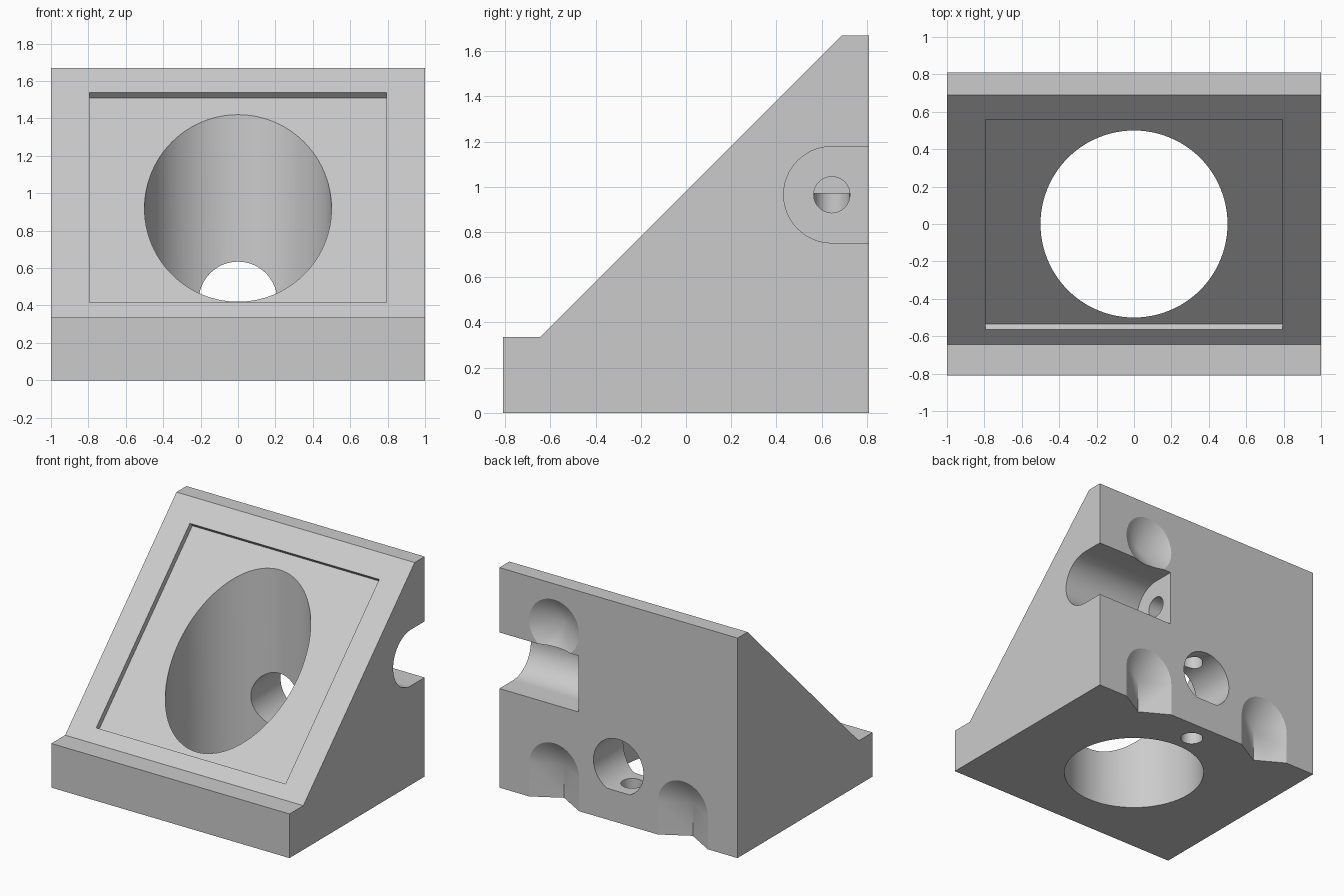
import bpy, bmesh
from math import sin, cos, pi, asin
from mathutils import Vector

if "Cube" in bpy.data.objects:
    bpy.data.objects.remove(bpy.data.objects["Cube"], do_unlink=True)

BACK = 0.81      # half depth of the block
FACE = 0.98      # slope plane: z = y + FACE


def make_object(name, bm):
    bmesh.ops.recalc_face_normals(bm, faces=bm.faces)
    mesh = bpy.data.meshes.new(name)
    bm.to_mesh(mesh)
    bm.free()
    obj = bpy.data.objects.new(name, mesh)
    bpy.context.collection.objects.link(obj)
    return obj


def prism(name, points, sweep):
    """Closed outline swept along a vector."""
    bm = bmesh.new()
    face = bm.faces.new([bm.verts.new(p) for p in points])
    side = bmesh.ops.extrude_face_region(bm, geom=[face], use_keep_orig=True)
    moved = [g for g in side["geom"] if isinstance(g, bmesh.types.BMVert)]
    bmesh.ops.translate(bm, verts=moved, vec=sweep)
    return make_object(name, bm)


def hull(name, points):
    bm = bmesh.new()
    for p in points:
        bm.verts.new(p)
    bmesh.ops.convex_hull(bm, input=bm.verts)
    bmesh.ops.dissolve_limit(bm, angle_limit=0.002, verts=bm.verts, edges=bm.edges)
    return make_object(name, bm)


def arc(a, b, r, start=0.0, end=2 * pi, steps=64):
    """Points (u, v) on an arc; a full turn leaves out the repeated end."""
    full = end - start > 2 * pi - 0.001
    count = steps if full else steps + 1
    return [(a + r * cos(start + (end - start) * i / steps),
             b + r * sin(start + (end - start) * i / steps)) for i in range(count)]


def countersink(name, x, z, drop):
    """Shallow cone in the back face, stretched downward by drop."""
    depth, extra, radius = 0.12, 0.02, 0.21
    rim = radius * (depth + extra) / depth
    points = [(u, BACK + extra, v) for u, v in arc(x, z, rim, steps=48)]
    points.append((x, BACK - depth, z))
    if drop:
        points = [p for p in points if p[2] > z - 0.001]
        points += [(x - rim, BACK + extra, z - drop), (x + rim, BACK + extra, z - drop),
                   (x, BACK - depth, z - drop)]
    return hull(name, points)


# Wedge body
outline = [(-BACK, 0), (BACK, 0), (BACK, 1.67), (0.69, 1.67),
           (-0.645, 0.335), (-BACK, 0.335)]
body = prism("wedge_block", [(-1, y, z) for y, z in outline], Vector((2, 0, 0)))

cutters = []

# Shallow rectangular recess, square to the slope
low, high, sink, lift = -0.565, 0.558, 0.03, 0.1
section = [(low - lift, low + FACE + lift), (low + sink, low + FACE - sink),
           (high + sink, high + FACE - sink), (high - lift, high + FACE + lift)]
cutters.append(prism("recess_cutter", [(-0.795, y, z) for y, z in section],
                     Vector((1.59, 0, 0))))

# Main vertical bore
cutters.append(prism("bore_cutter", [(x, y, -0.1) for x, y in arc(0, 0, 0.5, steps=96)],
                     Vector((0, 0, 2))))

# Flat-bottomed passage from the back into the bore
a = asin(0.187 / 0.21)
cutters.append(prism("passage_cutter",
                     [(x, 0, z) for x, z in arc(0, 0.424, 0.21, -a, pi + a)],
                     Vector((0, 0.9, 0))))

# Round-ended notch in the side, open to the back
notch = arc(0.645, 0.965, 0.213, pi / 2, 3 * pi / 2, 32)
notch += [(0.9, 0.752), (0.9, 1.178)]
cutters.append(prism("notch_cutter", [(0.336, y, z) for y, z in notch],
                     Vector((0.75, 0, 0))))

# Small channels: sideways from the notch, then down to the base
cutters.append(prism("side_channel_cutter",
                     [(0, y, z) for y, z in arc(0.645, 0.965, 0.08, steps=32)],
                     Vector((0.4, 0, 0))))
cutters.append(prism("down_channel_cutter",
                     [(x, y, -0.1) for x, y in arc(0, 0.645, 0.079, steps=32)],
                     Vector((0, 0, 1.07))))

# Countersinks on the back
cutters.append(countersink("upper_countersink_cutter", 0.54, 1.34, 0))
for side, x in (("left", 0.54), ("right", -0.54)):
    cutters.append(countersink(side + "_countersink_cutter", x, 0.25, 0.4))

# Carve the block
bpy.context.view_layer.objects.active = body
for cutter in cutters:
    cutter.hide_render = True
    mod = body.modifiers.new(cutter.name, "BOOLEAN")
    mod.operation = "DIFFERENCE"
    mod.solver = "EXACT"
    mod.object = cutter
    bpy.ops.object.modifier_apply(modifier=mod.name)
    bpy.data.objects.remove(cutter, do_unlink=True)

# Single grey material
grey = bpy.data.materials.new("light_grey")
grey.use_nodes = True
colour = (0.6, 0.6, 0.6, 1)
grey.diffuse_color = colour
grey.node_tree.nodes["Principled BSDF"].inputs["Base Color"].default_value = colour
body.data.materials.clear()
body.data.materials.append(grey)

# Smooth bores, crisp edges
bpy.ops.object.select_all(action="DESELECT")
body.select_set(True)
bpy.ops.object.shade_smooth_by_angle(angle=0.5)
